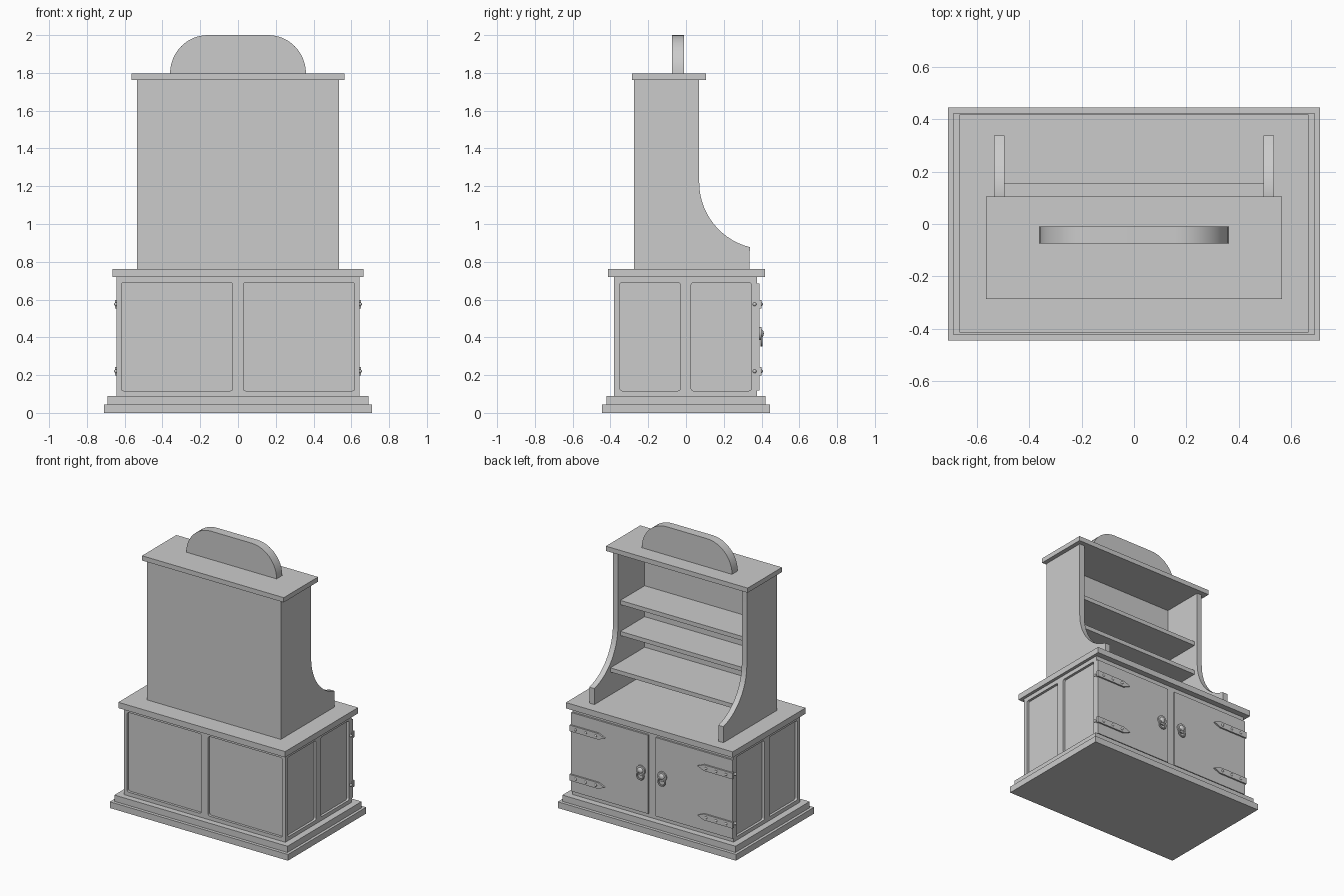
import bpy, bmesh, math
from mathutils import Vector

if "Cube" in bpy.data.objects:
    bpy.data.objects.remove(bpy.data.objects["Cube"])


def prism(name, pts, axis, lo, hi, smooth=False):
    """Extrude a 2D outline along an axis: x -> (y,z), y -> (x,z), z -> (x,y)."""
    put = {'x': lambda a, b, t: (t, a, b),
           'y': lambda a, b, t: (a, t, b),
           'z': lambda a, b, t: (a, b, t)}[axis]
    bm = bmesh.new()
    face = bm.faces.new([bm.verts.new(put(a, b, lo)) for a, b in pts])
    ext = bmesh.ops.extrude_face_region(bm, geom=[face])
    step = Vector(put(0, 0, hi - lo))
    bmesh.ops.translate(bm, vec=step, verts=[v for v in ext['geom'] if isinstance(v, bmesh.types.BMVert)])
    bmesh.ops.recalc_face_normals(bm, faces=bm.faces)
    me = bpy.data.meshes.new(name)
    bm.to_mesh(me)
    bm.free()
    ob = bpy.data.objects.new(name, me)
    bpy.context.collection.objects.link(ob)
    if smooth:
        smooth_active(ob)
    return ob


def smooth_active(ob):
    bpy.ops.object.select_all(action='DESELECT')
    ob.select_set(True)
    bpy.context.view_layer.objects.active = ob
    bpy.ops.object.shade_smooth_by_angle(angle=math.radians(35))


def box(name, x0, x1, y0, y1, z0, z1):
    return prism(name, [(x0, y0), (x1, y0), (x1, y1), (x0, y1)], 'z', z0, z1)


def arc(ca, cb, ra, rb, a0, a1, n):
    angs = [math.radians(a0 + (a1 - a0) * i / n) for i in range(n + 1)]
    return [(ca + ra * math.cos(t), cb + rb * math.sin(t)) for t in angs]


def round_rect(a0, a1, b0, b1, r):
    return (arc(a1 - r, b1 - r, r, r, 0, 90, 3) + arc(a0 + r, b1 - r, r, r, 90, 180, 3)
            + arc(a0 + r, b0 + r, r, r, 180, 270, 3) + arc(a1 - r, b0 + r, r, r, 270, 360, 3))


# stepped plinth, cabinet body and worktop
box("plinth_lower", -.71, .71, -.445, .445, 0, .045)
box("plinth_upper", -.69, .69, -.422, .422, .045, .09)
body = box("cabinet_body", -.643, .643, -.38, .376, .09, .72)
box("worktop", -.665, .665, -.413, .418, .72, .762)

# sunk panels on the plain long face and both ends
D = .018
cutters = []
for s in (-1, 1):
    a, b = sorted((s * .028, s * .618))
    cutters.append(prism("panel_cutter", round_rect(a, b, .117, .69, .012), 'y', -.5, -.38 + D))
    for y0, y1 in ((-.35, -.03), (.027, .345)):
        lo, hi = sorted((s * (.643 - D), s * .8))
        cutters.append(prism("panel_cutter", round_rect(y0, y1, .117, .69, .012), 'x', lo, hi))
bpy.context.view_layer.objects.active = body
for c in cutters:
    c.hide_render = True
    m = body.modifiers.new("cut", 'BOOLEAN')
    m.operation, m.solver, m.object = 'DIFFERENCE', 'EXACT', c
    bpy.ops.object.modifier_apply(modifier=m.name)
for c in cutters:
    bpy.data.objects.remove(c)


def cylinder(name, loc, r, depth, axis='y', verts=16):
    rot = (math.pi / 2, 0, 0) if axis == 'y' else (0, math.pi / 2, 0)
    bpy.ops.mesh.primitive_cylinder_add(vertices=verts, radius=r, depth=depth, location=loc, rotation=rot)
    bpy.context.object.name = name
    smooth_active(bpy.context.object)


def dome(name, loc, scale):
    bpy.ops.mesh.primitive_uv_sphere_add(segments=16, ring_count=8, radius=1, location=loc)
    bpy.context.object.name = name
    bpy.context.object.scale = scale
    smooth_active(bpy.context.object)


# doors with strap hinges and ring pulls
for s in (-1, 1):
    a, b = sorted((s * .03, s * .643))
    box("door", a, b, .374, .389, .118, .685)
    for z in (.22, .575):
        strap = [(s * .65, z - .022), (s * .65, z + .022), (s * .42, z + .022),
                 (s * .37, z), (s * .42, z - .022)]
        prism("hinge_strap", strap, 'y', .387, .4)
        a, b = sorted((s * .641, s * .65))
        box("hinge_side_leaf", a, b, .382, .4, z - .022, z + .022)
        dome("hinge_side_rivet", (s * .645, .363, z), (.011, .01, .01))
        for x in (.6, .52, .44):
            dome("hinge_rivet", (s * x, .4, z), (.009, .007, .009))
    cylinder("pull_plate", (s * .085, .393, .42), .035, .012, verts=24)
    dome("pull_knob", (s * .085, .398, .42), (.022, .014, .022))
    bpy.ops.mesh.primitive_torus_add(location=(s * .085, .4, .382), rotation=(math.pi / 2, 0, 0),
                                     major_radius=.026, minor_radius=.006,
                                     major_segments=24, minor_segments=8)
    bpy.context.object.name = "pull_ring"
    smooth_active(bpy.context.object)

# upper rack: scooped sides, back board, shelves, top board
side = ([(-.275, .762), (.337, .762)]
        + arc(.423, 1.22, .353, .353, 256, 180, 14)
        + [(.07, 1.762), (-.275, 1.762)])
for s in (-1, 1):
    lo, hi = sorted((s * .494, s * .534))
    prism("rack_side", side, 'x', lo, hi, smooth=True)
box("rack_back", -.494, .494, -.275, -.235, .762, 1.762)
for z, y in ((.957, .155), (1.177, .042), (1.4, .042)):
    box("shelf", -.495, .495, -.236, y, z - .03, z)
box("top_board", -.565, .565, -.286, .105, 1.762, 1.796)

# rounded crest
crest = arc(.16, 1.796, .2, .204, 0, 90, 12) + arc(-.16, 1.796, .2, .204, 90, 180, 12)
prism("crest", crest, 'y', -.075, -.01, smooth=True)
